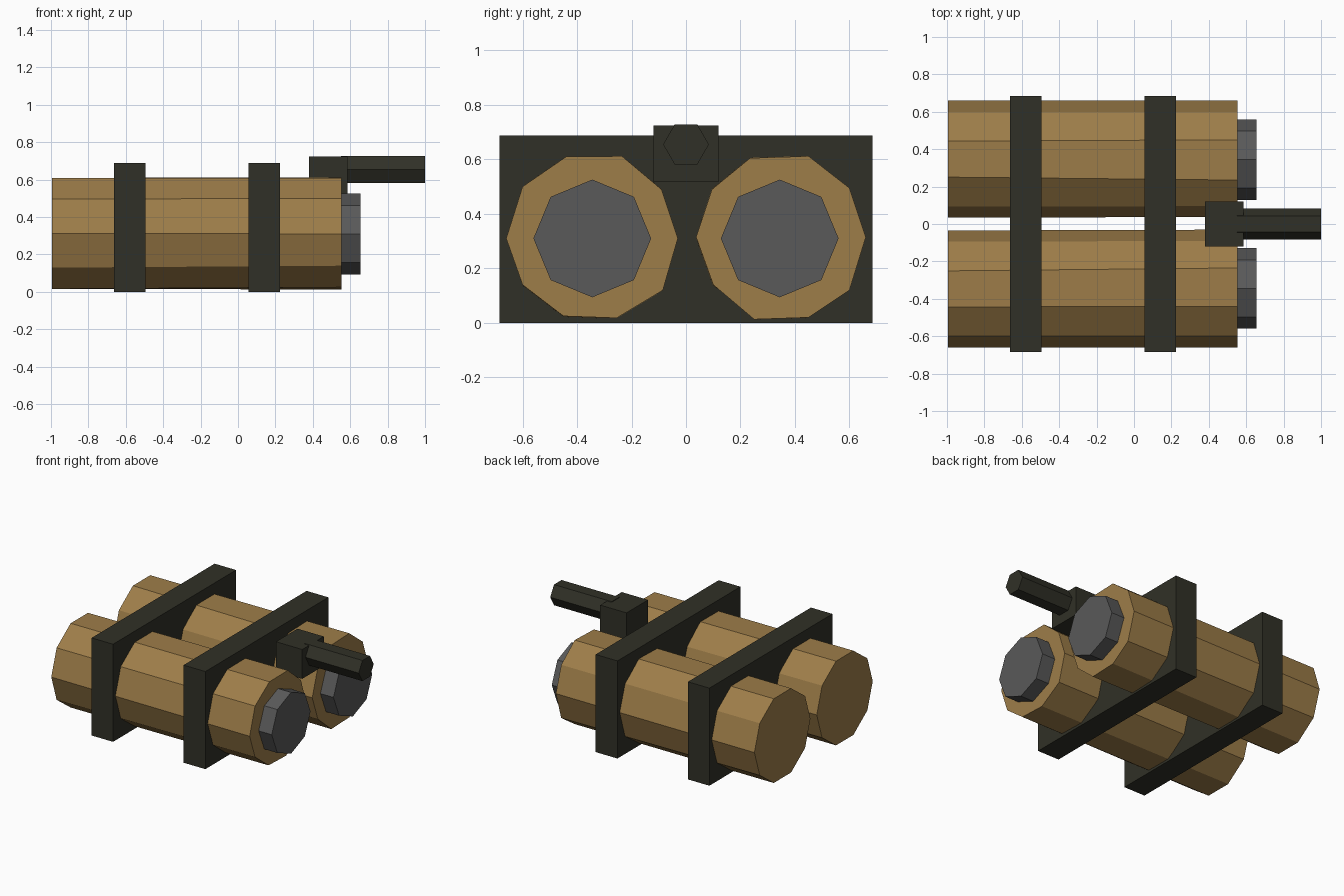
import bpy, bmesh, math

if "Cube" in bpy.data.objects:
    bpy.data.objects.remove(bpy.data.objects["Cube"])


def material(name, rgb):
    m = bpy.data.materials.new(name)
    m.diffuse_color = (*rgb, 1)
    m.use_nodes = True
    m.node_tree.nodes["Principled BSDF"].inputs["Base Color"].default_value = m.diffuse_color
    return m


tan = material("tan", (0.34, 0.205, 0.066))
grey = material("grey", (0.10, 0.10, 0.10))
dark = material("dark_olive", (0.030, 0.030, 0.020))


def finish(name, bm, mat):
    bmesh.ops.recalc_face_normals(bm, faces=bm.faces)
    me = bpy.data.meshes.new(name)
    bm.to_mesh(me)
    bm.free()
    me.materials.append(mat)
    ob = bpy.data.objects.new(name, me)
    bpy.context.collection.objects.link(ob)
    return ob


def box(name, x, y, z, mat):
    bm = bmesh.new()
    bmesh.ops.create_cube(bm, size=1)
    for v in bm.verts:
        v.co = [lo + (c + 0.5) * (hi - lo) for c, (lo, hi) in zip(v.co, (x, y, z))]
    return finish(name, bm, mat)


def loft(name, back, front, x0, x1, mat):
    # prism along x between two (y, z) outlines
    bm = bmesh.new()
    a = [bm.verts.new((x0, y, z)) for y, z in back]
    b = [bm.verts.new((x1, y, z)) for y, z in front]
    bm.faces.new(a)
    bm.faces.new(b)
    n = len(a)
    for i in range(n):
        j = (i + 1) % n
        bm.faces.new((a[i], a[j], b[j], b[i]))
    return finish(name, bm, mat)


def ngon(n, y, z, r):
    return [(y + r * math.cos(math.tau * i / n), z + r * math.sin(math.tau * i / n))
            for i in range(n)]


# slightly uneven ten-sided outlines of the tank front ends
outlines = {
    "left": [(-0.03, 0.31), (-0.09, 0.49), (-0.235, 0.612), (-0.44, 0.61), (-0.60, 0.50),
             (-0.66, 0.31), (-0.60, 0.14), (-0.45, 0.025), (-0.255, 0.018), (-0.085, 0.12)],
    "right": [(0.66, 0.315), (0.60, 0.495), (0.45, 0.612), (0.235, 0.605), (0.095, 0.49),
              (0.037, 0.315), (0.10, 0.14), (0.25, 0.013), (0.45, 0.02), (0.60, 0.12)][::-1],
}
for side, s in (("left", -1), ("right", 1)):
    outline = outlines[side]
    # back end is the regular ten-gon, matched to the nearest start corner
    ring = ngon(10, s * 0.347, 0.313, 0.312)
    start = min(range(10), key=lambda i: math.dist(ring[i], outline[0]))
    back = [ring[(start + i) % 10] for i in range(10)]
    if math.dist(back[1], outline[1]) > 0.1:
        back = [ring[(start - i) % 10] for i in range(10)]
    loft(side + "_tank", back, outline, -0.995, 0.553, tan)
    cap = ngon(8, s * 0.344, 0.31, 0.216)
    loft(side + "_tank_cap", cap, cap, 0.50, 0.655, grey)

# cross straps
box("rear_strap", (-0.662, -0.495), (-0.685, 0.685), (0, 0.688), dark)
box("front_strap", (0.055, 0.225), (-0.685, 0.685), (0, 0.688), dark)

# valve block and nozzle
box("valve_block", (0.38, 0.585), (-0.12, 0.12), (0.517, 0.724), dark)
tube = ngon(6, 0, 0.655, 0.084)
loft("nozzle", tube, tube, 0.55, 1.0, dark)
